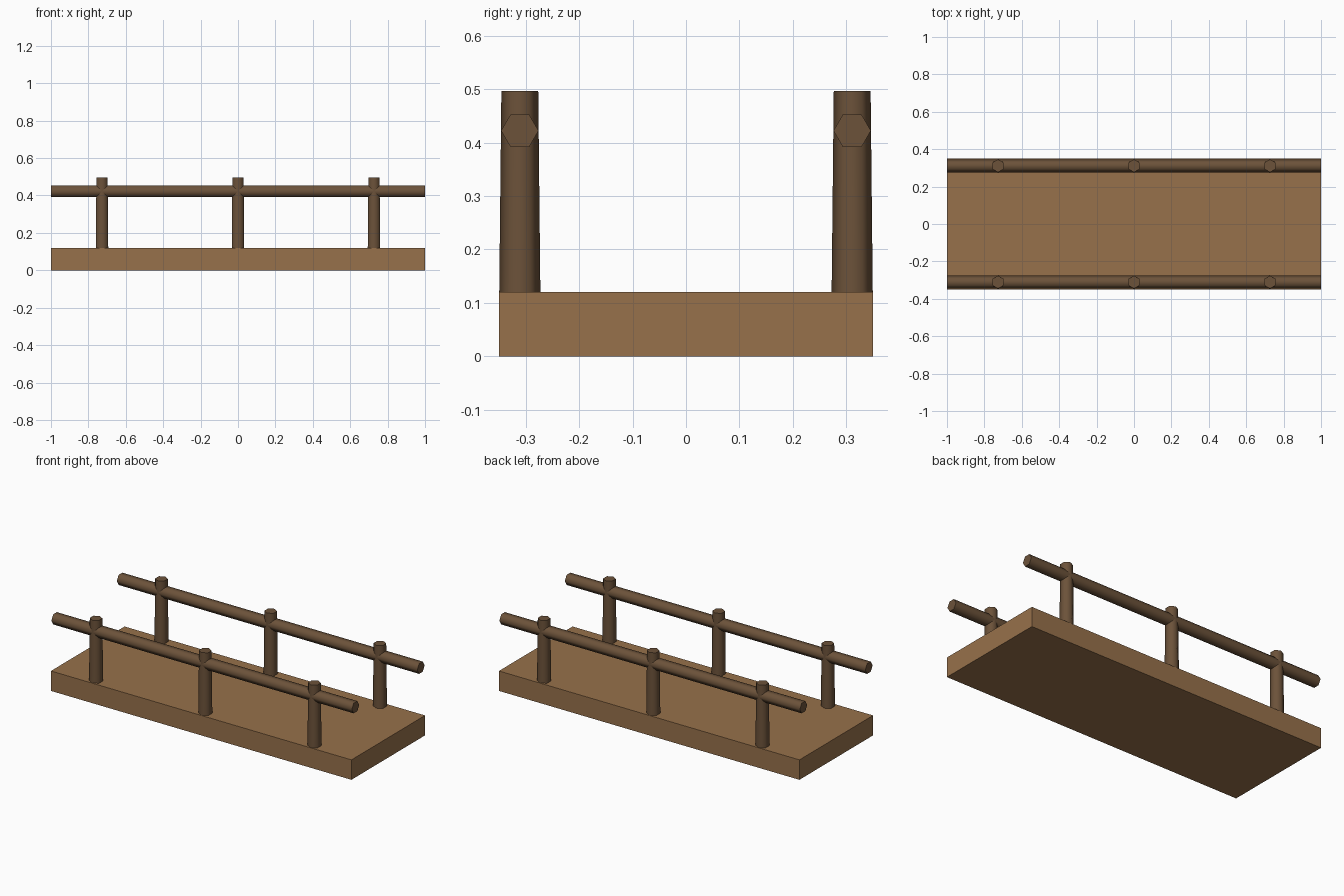
import bpy, bmesh
from math import pi
from mathutils import Matrix, Vector

if "Cube" in bpy.data.objects:
    bpy.data.objects.remove(bpy.data.objects["Cube"])


def material(name, color):
    m = bpy.data.materials.new(name)
    m.diffuse_color = color
    m.use_nodes = True
    m.node_tree.nodes["Principled BSDF"].inputs["Base Color"].default_value = m.diffuse_color
    return m


deck_wood = material("deck_wood", (0.31, 0.165, 0.07, 1))
rail_wood = material("rail_wood", (0.15, 0.085, 0.042, 1))


def add_object(name, bm, mat):
    mesh = bpy.data.meshes.new(name)
    bm.to_mesh(mesh)
    bm.free()
    mesh.materials.append(mat)
    obj = bpy.data.objects.new(name, mesh)
    bpy.context.collection.objects.link(obj)
    return obj


def hex_pole(name, r1, r2, length, matrix):
    """Six-sided pole, corners on the y axis, smooth sides and flat caps."""
    bm = bmesh.new()
    bmesh.ops.create_cone(bm, cap_ends=True, segments=6,
                          radius1=r1, radius2=r2, depth=length)
    # make sure a corner points along +y
    if not any(abs(v.co.x) < 1e-4 for v in bm.verts):
        bmesh.ops.rotate(bm, verts=bm.verts, matrix=Matrix.Rotation(pi / 6, 3, 'Z'))
    for f in bm.faces:
        f.smooth = len(f.verts) == 4
    bm.transform(matrix)
    return add_object(name, bm, rail_wood)


# Deck slab
bm = bmesh.new()
bmesh.ops.create_cube(bm, size=1)
bmesh.ops.scale(bm, vec=Vector((2, 0.7, 0.12)), verts=bm.verts)
bmesh.ops.translate(bm, vec=Vector((0, 0, 0.06)), verts=bm.verts)
add_object("deck", bm, deck_wood)

# Railing on each side: three tapered posts and one handrail
POST_BASE, POST_TOP = 0.12, 0.496
for side, y in (("front", -0.311), ("back", 0.311)):
    for label, x in (("left", -0.727), ("middle", 0), ("right", 0.727)):
        hex_pole(f"{side}_{label}_post", 0.0385, 0.0345, POST_TOP - POST_BASE,
                 Matrix.Translation((x, y, (POST_BASE + POST_TOP) / 2)))
    hex_pole(f"{side}_handrail", 0.035, 0.035, 2.0,
             Matrix.Translation((0, y, 0.422)) @ Matrix.Rotation(pi / 2, 4, 'Y'))
